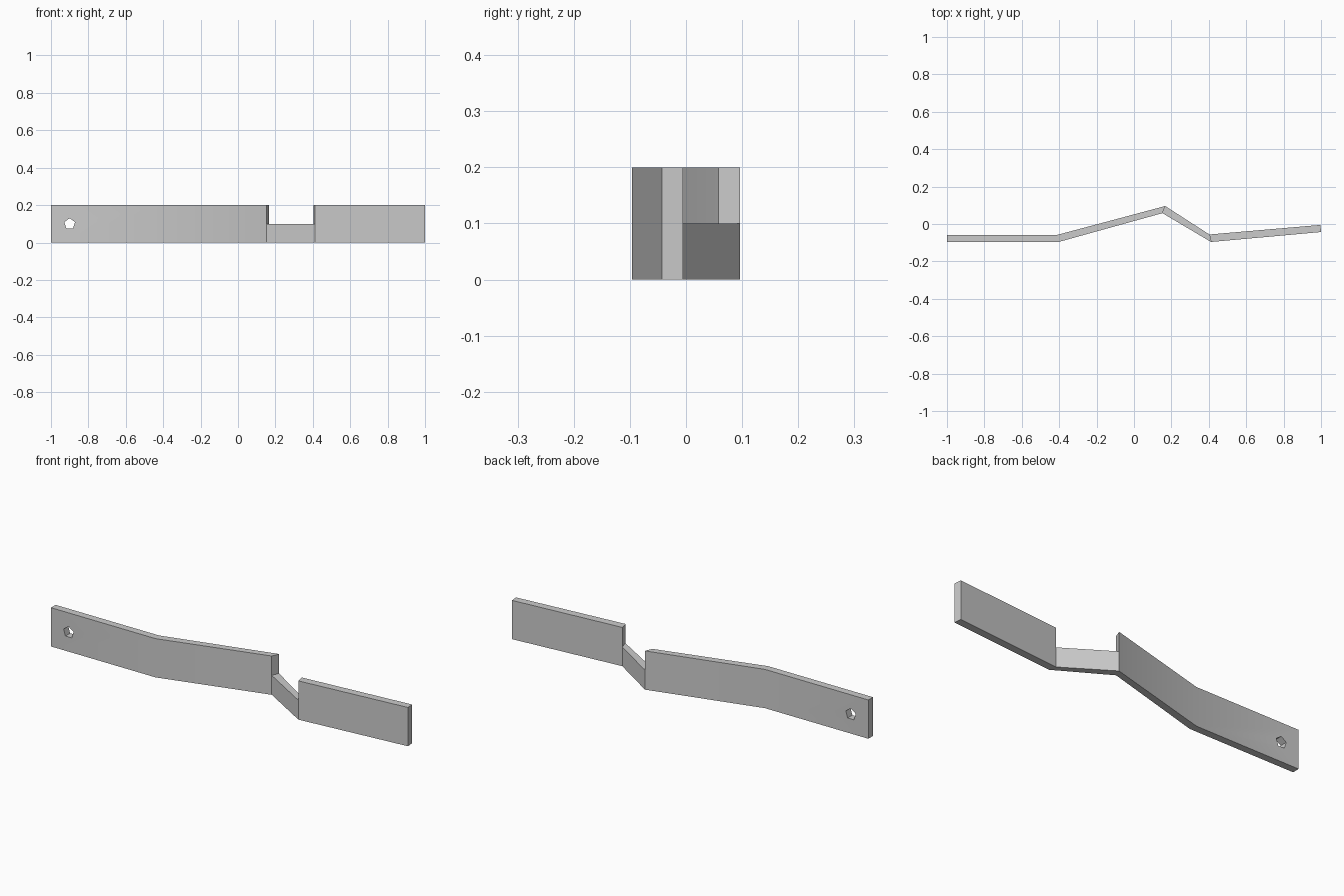
import bpy
import bmesh
import math
from mathutils import Vector

if "Cube" in bpy.data.objects:
    bpy.data.objects.remove(bpy.data.objects["Cube"], do_unlink=True)

# Plan of the bent strip: front and back point at each bend
FRONT = [(-1, -0.096), (-0.403, -0.096), (0.152, 0.058), (0.412, -0.096), (1, -0.043)]
BACK = [(-1, -0.058), (-0.41, -0.058), (0.167, 0.096), (0.403, -0.056), (0.997, -0.005)]
LEVELS = [0, 0.1, 0.2]
NOTCH = (2, 1)  # bay and row left open

grey = bpy.data.materials.new("plain grey")
grey.use_nodes = True
colour = (0.6, 0.6, 0.6, 1)
grey.diffuse_color = colour
grey.node_tree.nodes["Principled BSDF"].inputs["Base Color"].default_value = colour

# Front skin of the strip, without the notch
bm = bmesh.new()
grid = [[bm.verts.new((x, y, z)) for z in LEVELS] for x, y in FRONT]
shift = {(i, j): Vector((b[0] - f[0], b[1] - f[1], 0))
         for i, (f, b) in enumerate(zip(FRONT, BACK)) for j in range(len(LEVELS))}
moves = {tuple(grid[i][j].co): d for (i, j), d in shift.items()}
skin = [bm.faces.new((grid[i][j], grid[i + 1][j], grid[i + 1][j + 1], grid[i][j + 1]))
        for i in range(len(FRONT) - 1) for j in range(len(LEVELS) - 1) if (i, j) != NOTCH]

# Thicken the skin to the back points
new = bmesh.ops.extrude_face_region(bm, geom=skin, use_keep_orig=True)["geom"]
for v in new:
    if isinstance(v, bmesh.types.BMVert):
        v.co += moves[tuple(v.co)]
bmesh.ops.recalc_face_normals(bm, faces=bm.faces)
bmesh.ops.dissolve_limit(bm, angle_limit=math.radians(1), verts=bm.verts, edges=bm.edges)
mesh = bpy.data.meshes.new("bent_strip")
bm.to_mesh(mesh)
bm.free()
strip = bpy.data.objects.new("bent_strip", mesh)
bpy.context.collection.objects.link(strip)
mesh.materials.append(grey)

# Five-sided hole near the right end
bpy.ops.mesh.primitive_cylinder_add(vertices=5, radius=0.03, depth=0.2,
                                    location=(-0.9, -0.077, 0.1),
                                    rotation=(math.pi / 2, 0, 0))
cutter = bpy.context.object
cutter.name = "hole_cutter"
cutter.data.materials.append(grey)
cutter.hide_render = True
cutter.hide_set(True)
cut = strip.modifiers.new("hole", 'BOOLEAN')
cut.operation = 'DIFFERENCE'
cut.solver = 'EXACT'
cut.object = cutter
bpy.context.view_layer.update()

# Apply the cut and drop the helper
bpy.ops.object.select_all(action='DESELECT')
strip.select_set(True)
bpy.context.view_layer.objects.active = strip
bpy.ops.object.modifier_apply(modifier=cut.name)
bpy.data.objects.remove(cutter, do_unlink=True)
bpy.ops.object.shade_smooth_by_angle(angle=math.radians(30))
